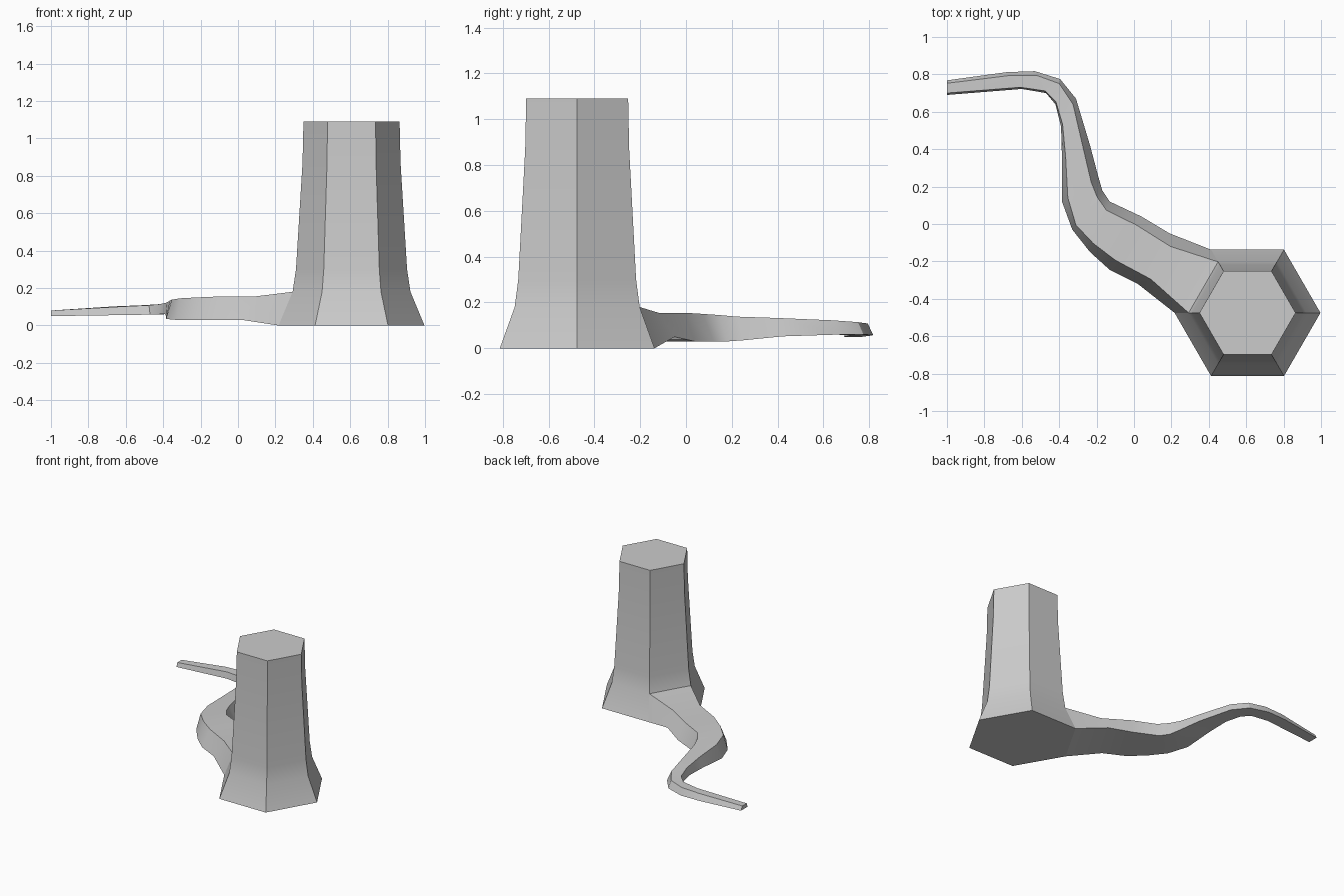
import bpy, bmesh
from math import cos, sin, pi, radians
from mathutils import Vector

if "Cube" in bpy.data.objects:
    bpy.data.objects.remove(bpy.data.objects["Cube"])


def loft(name, rings, cap_start=True):
    """Skin a list of matching rings and close the ends."""
    bm = bmesh.new()
    loops = [[bm.verts.new(p) for p in ring] for ring in rings]
    n = len(loops[0])
    for a, b in zip(loops, loops[1:]):
        for i in range(n):
            j = (i + 1) % n
            bm.faces.new((a[i], a[j], b[j], b[i]))
    bm.faces.new(loops[-1])
    if cap_start:
        bm.faces.new(loops[0][::-1])
    bmesh.ops.recalc_face_normals(bm, faces=bm.faces[:])
    mesh = bpy.data.meshes.new(name)
    bm.to_mesh(mesh)
    bm.free()
    obj = bpy.data.objects.new(name, mesh)
    bpy.context.collection.objects.link(obj)
    bpy.ops.object.select_all(action='DESELECT')
    obj.select_set(True)
    bpy.context.view_layer.objects.active = obj
    bpy.ops.object.shade_smooth_by_angle(angle=radians(30))
    return obj


# Trunk: flared hexagonal column
CX, CY = 0.607, -0.475


def hex_point(r, z, k):
    return Vector((CX + r * cos(k * pi / 3), CY + r * sin(k * pi / 3), z))


profile = [(0.39, 0), (0.315, 0.18), (0.297, 0.3), (0.262, 0.87), (0.257, 1.09)]
loft("trunk", [[hex_point(r, z, k) for k in range(6)] for r, z in profile])

# Root: tapering four-sided limb growing from one trunk facet
# ring order: left bottom, left top, right top, right bottom
rings = [
    [hex_point(0.39, 0, 3), hex_point(0.315, 0.18, 3),
     hex_point(0.315, 0.18, 2), hex_point(0.39, 0, 2)],
    [Vector((0.02, -0.32, 0.03)), Vector((0.09, -0.295, 0.155)),
     Vector((0.195, -0.12, 0.155)), Vector((0.19, -0.05, 0.05))],
]
# left xy, right xy, inset of top edge left and right, bottom z, top z
sections = [
    (-0.13, -0.245, 0.04, 0.04, 0.18, 0.16, 0.03, 0.155),
    (-0.235, -0.15, -0.13, 0.12, 0.17, 0.17, 0.03, 0.15),
    (-0.33, -0.03, -0.17, 0.18, 0.12, 0.17, 0.03, 0.145),
    (-0.385, 0.12, -0.19, 0.25, 0.16, 0.20, 0.035, 0.138),
    (-0.385, 0.35, -0.235, 0.42, 0.13, 0.24, 0.052, 0.132),
    (-0.39, 0.52, -0.31, 0.67, 0.10, 0.20, 0.06, 0.122),
    (-0.42, 0.64, -0.395, 0.775, 0.10, 0.18, 0.06, 0.114),
    (-0.47, 0.70, -0.53, 0.817, 0.10, 0.20, 0.058, 0.108),
    (-0.60, 0.722, -0.68, 0.812, 0.10, 0.20, 0.056, 0.102),
    (-1.0, 0.69, -1.0, 0.768, 0.13, 0.20, 0.05, 0.08),
]
for lx, ly, rx, ry, il, ir, zb, zt in sections:
    lo, ro = Vector((lx, ly, zb)), Vector((rx, ry, zb))
    lt, rt = lo.lerp(ro, il), ro.lerp(lo, ir)
    lt.z = rt.z = zt
    rings.append([lo, lt, rt, ro])
loft("root", rings, cap_start=False)
